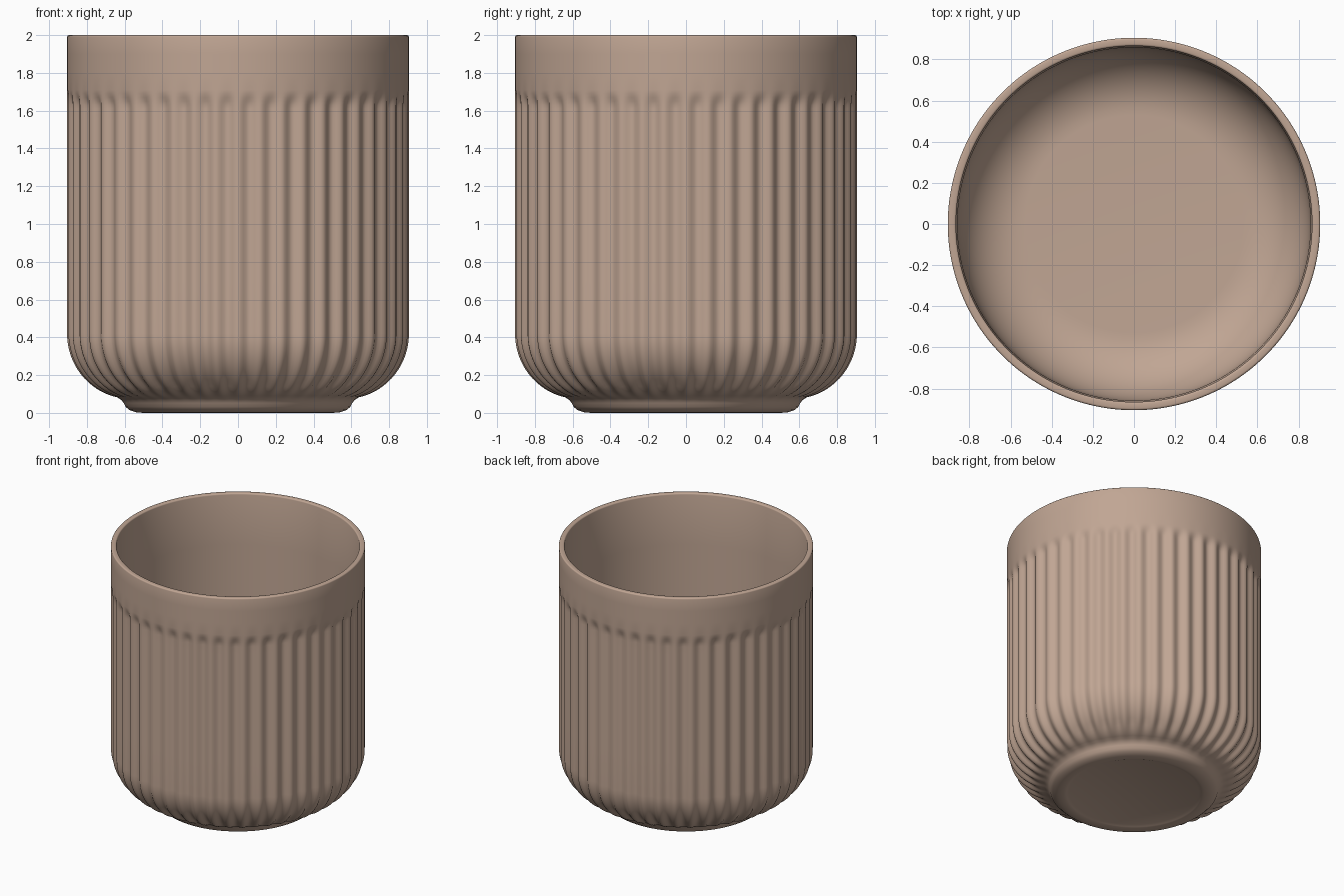
import bpy, bmesh, math
from mathutils import Vector

cube = bpy.data.objects.get("Cube")
if cube:
    bpy.data.objects.remove(cube, do_unlink=True)

RIBS = 48
STEPS = 8                 # segments around each rib
DEPTH = 0.024             # flute depth
R = 0.905                 # outer radius


def smooth(a, b, t):
    t = min(1.0, max(0.0, (t - a) / (b - a)))
    return t * t * (3 - 2 * t)


def ellipse(cr, cz, rr, rz, start, end, n):
    angles = [math.radians(start + (end - start) * i / n) for i in range(n + 1)]
    return [(cr + rr * math.cos(a), cz + rz * math.sin(a)) for a in angles]


# Profile from the underside, up the outside, over the rim and down the inside
foot = [(0.46, 0.012), (0.48, 0.004), (0.5, 0), (0.54, 0.003), (0.575, 0.015),
        (0.595, 0.032), (0.605, 0.052), (0.617, 0.068)]
bowl = ellipse(0.57, 0.42, R - 0.57, 0.345, -78, 0, 16)
wall = [(R, z) for z in (0.7, 1.0, 1.3, 1.55, 1.61, 1.63, 1.65, 1.67, 1.69, 1.71, 1.8, 1.9)]
rim = ellipse(R - 0.01, 1.99, 0.01, 0.01, 0, 90, 3) + ellipse(0.875, 1.99, 0.01, 0.01, 90, 180, 3)
inside = [(0.863, 1.6), (0.858, 1.0)] + ellipse(0.53, 0.46, 0.325, 0.34, 0, -90, 14)
outer_count = len(foot) + len(bowl) + len(wall)
profile = [Vector(p) for p in foot + bowl + wall + rim + inside]

# Spin the profile, pressing the flutes in along its normal
bm = bmesh.new()
segments = RIBS * STEPS
rings = []
for i, p in enumerate(profile):
    strength = 0
    normal = Vector((1, 0))
    if len(foot) <= i < outer_count:
        strength = smooth(0.07, 0.15, p.y) * (1 - smooth(1.62, 1.71, p.y))
        tangent = (profile[i + 1] - profile[i - 1]).normalized()
        normal = Vector((tangent.y, -tangent.x))
    ring = []
    for s in range(segments):
        a = 2 * math.pi * s / segments
        flute = (1 - math.cos(RIBS * a)) / 2
        q = p - normal * (DEPTH * strength * flute)
        ring.append(bm.verts.new((q.x * math.cos(a), q.x * math.sin(a), q.y)))
    rings.append(ring)

for low, high in zip(rings, rings[1:]):
    for s in range(segments):
        t = (s + 1) % segments
        bm.faces.new((low[s], low[t], high[t], high[s]))
bm.faces.new(list(reversed(rings[0])))    # underside
bm.faces.new(rings[-1])                   # inner floor
bmesh.ops.recalc_face_normals(bm, faces=bm.faces)

mesh = bpy.data.meshes.new("fluted_cup")
bm.to_mesh(mesh)
bm.free()
cup = bpy.data.objects.new("fluted_cup", mesh)
bpy.context.collection.objects.link(cup)

# Warm clay colour
clay = bpy.data.materials.new("warm_clay")
clay.use_nodes = True
colour = (0.53, 0.38, 0.295, 1)
clay.diffuse_color = colour
shader = clay.node_tree.nodes["Principled BSDF"]
shader.inputs["Base Color"].default_value = colour
shader.inputs["Roughness"].default_value = 0.7
mesh.materials.append(clay)

bpy.ops.object.select_all(action="DESELECT")
cup.select_set(True)
bpy.context.view_layer.objects.active = cup
bpy.ops.object.shade_smooth_by_angle(angle=math.radians(40))
